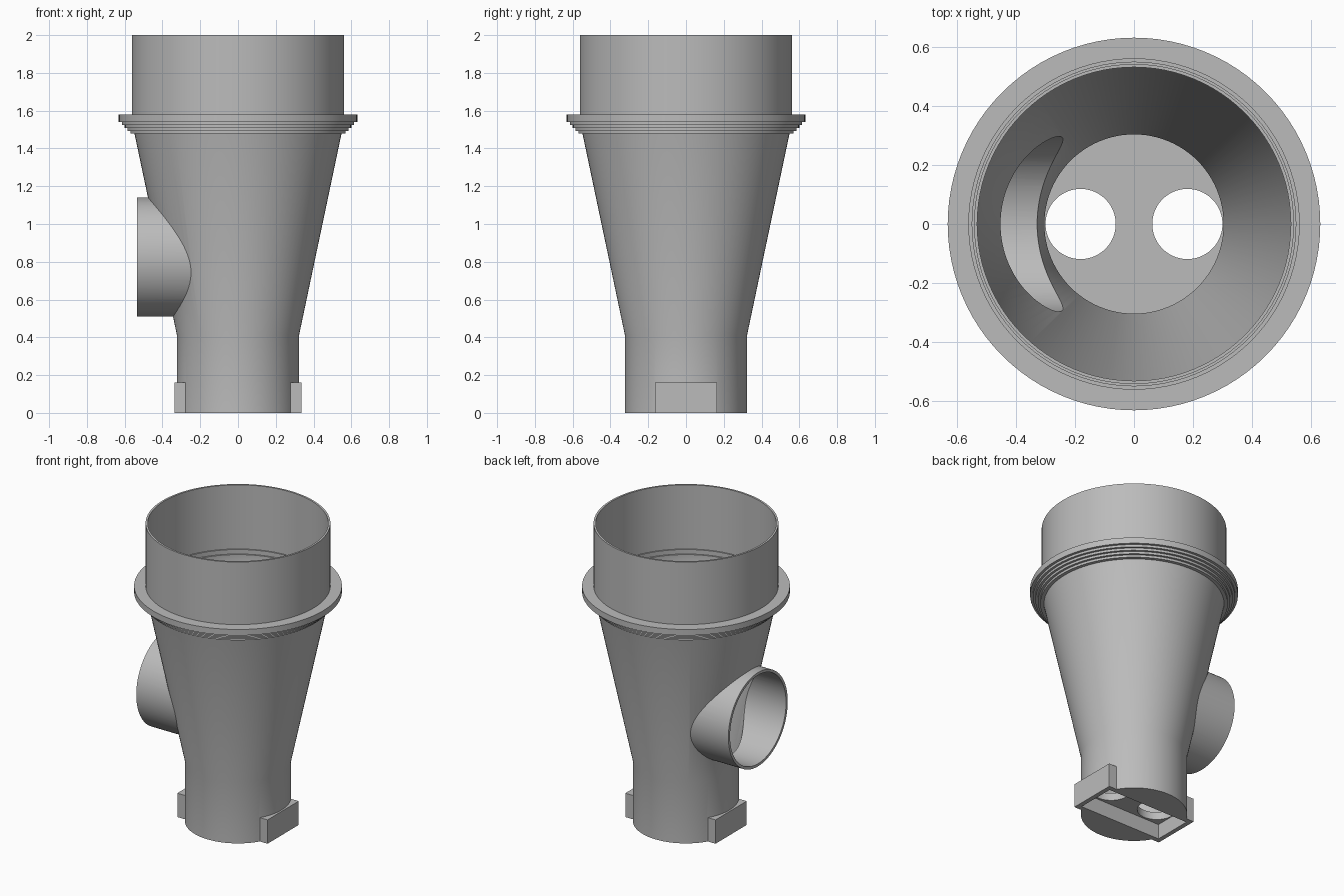
import bpy, bmesh, math
from mathutils import Matrix

if "Cube" in bpy.data.objects:
    bpy.data.objects.remove(bpy.data.objects["Cube"], do_unlink=True)

SEGMENTS = 96

grey = bpy.data.materials.new("plain grey")
grey.use_nodes = True
colour = (0.5, 0.5, 0.5, 1)
grey.diffuse_color = colour
grey.node_tree.nodes["Principled BSDF"].inputs["Base Color"].default_value = colour


def finish(name, bm):
    bmesh.ops.recalc_face_normals(bm, faces=bm.faces)
    mesh = bpy.data.meshes.new(name)
    bm.to_mesh(mesh)
    bm.free()
    mesh.materials.append(grey)
    obj = bpy.data.objects.new(name, mesh)
    bpy.context.collection.objects.link(obj)
    return obj


def lathe(name, profile):
    """Solid of revolution with flat caps from (radius, height) points."""
    bm = bmesh.new()
    rings = []
    for r, z in profile:
        angles = [math.tau * i / SEGMENTS for i in range(SEGMENTS)]
        rings.append([bm.verts.new((r * math.cos(a), r * math.sin(a), z)) for a in angles])
    for low, high in zip(rings, rings[1:]):
        for i in range(SEGMENTS):
            j = (i + 1) % SEGMENTS
            bm.faces.new((low[i], low[j], high[j], high[i]))
    bm.faces.new(rings[0])
    bm.faces.new(rings[-1])
    return finish(name, bm)


def cylinder(name, radius, start, end, centre, along_x=False):
    obj = lathe(name, [(radius, start), (radius, end)])
    if along_x:
        obj.data.transform(Matrix.Rotation(math.pi / 2, 4, "Y"))
    obj.data.transform(Matrix.Translation(centre))
    return obj


def box(name, x, y, low, high):
    bm = bmesh.new()
    bmesh.ops.create_cube(bm, size=1)
    bmesh.ops.scale(bm, vec=(x, y, high - low), verts=bm.verts)
    bmesh.ops.translate(bm, vec=(0, 0, (low + high) / 2), verts=bm.verts)
    return finish(name, bm)


def combine(target, part, operation):
    mod = target.modifiers.new(operation.lower(), "BOOLEAN")
    mod.operation = operation
    mod.solver = "EXACT"
    mod.object = part
    bpy.context.view_layer.objects.active = target
    bpy.ops.object.modifier_apply(modifier=mod.name)
    bpy.data.objects.remove(part, do_unlink=True)


# Outer shell: neck, cone, stepped collar and upper sleeve
steps = []
for i, r in enumerate((0.57, 0.585, 0.6, 0.615)):
    z = 1.478 + i * 0.0155
    steps += [(r, z), (r, z + 0.0155)]
funnel = lathe("funnel_body", [(0.323, 0), (0.323, 0.41), (0.548, 1.478), *steps,
                               (0.632, 1.54), (0.632, 1.58), (0.562, 1.58), (0.562, 2)])

# Side port and mounting block
combine(funnel, cylinder("side_port", 0.315, -0.535, -0.1, (0, 0, 0.825), True), "UNION")
combine(funnel, box("mounting_block", 0.67, 0.33, 0, 0.16), "UNION")

# Hollow inside with a small ledge under the sleeve
combine(funnel, lathe("bore", [(0.304, 0.15), (0.304, 0.41), (0.532, 1.5), (0.532, 1.54),
                               (0.541, 1.54), (0.541, 1.57), (0.549, 1.57), (0.549, 2.1)]),
        "DIFFERENCE")
combine(funnel, cylinder("port_bore", 0.297, -0.7, -0.05, (0, 0, 0.825), True), "DIFFERENCE")

# Pocket underneath and the two drain holes
combine(funnel, box("pocket", 0.61, 0.265, -0.1, 0.1), "DIFFERENCE")
for side in (-1, 1):
    combine(funnel, cylinder("drain_hole", 0.119, 0.05, 0.25, (side * 0.181, 0, 0)), "DIFFERENCE")

bpy.ops.object.select_all(action="DESELECT")
funnel.select_set(True)
bpy.context.view_layer.objects.active = funnel
bpy.ops.object.shade_smooth_by_angle(angle=math.radians(25))
